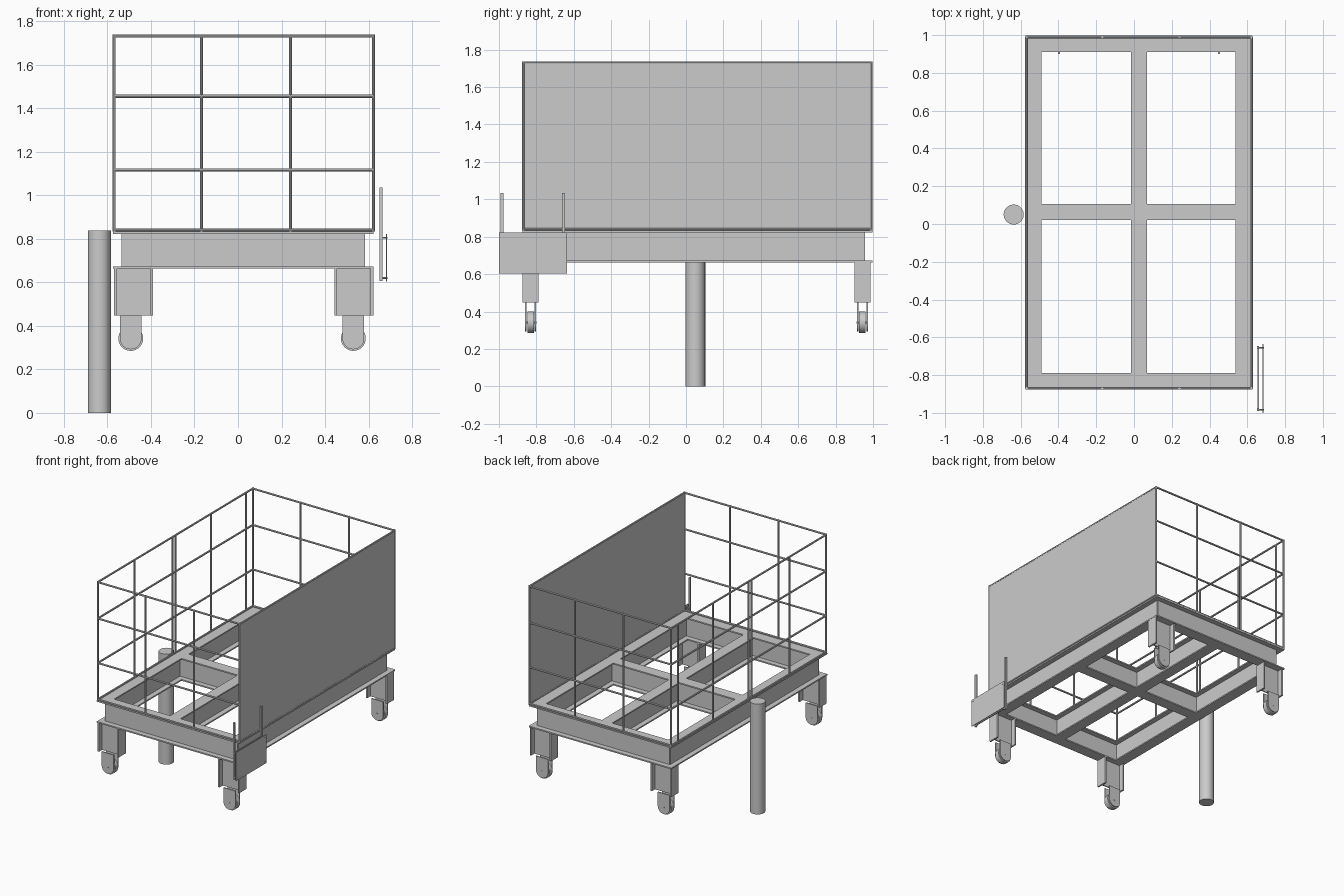
import bpy, bmesh
from math import pi, cos, sin
from mathutils import Vector, Matrix

if "Cube" in bpy.data.objects:
    bpy.data.objects.remove(bpy.data.objects["Cube"])


def finish(name, bm, smooth=False):
    me = bpy.data.meshes.new(name)
    bmesh.ops.recalc_face_normals(bm, faces=bm.faces)
    bm.to_mesh(me)
    bm.free()
    ob = bpy.data.objects.new(name, me)
    bpy.context.collection.objects.link(ob)
    if smooth:
        bpy.context.view_layer.objects.active = ob
        ob.select_set(True)
        bpy.ops.object.shade_smooth_by_angle()
        ob.select_set(False)
    return ob


def add_box(bm, x0, x1, y0, y1, z0, z1):
    m = Matrix.Translation(((x0 + x1) / 2, (y0 + y1) / 2, (z0 + z1) / 2))
    m = m @ Matrix.Diagonal((x1 - x0, y1 - y0, z1 - z0, 1))
    bmesh.ops.create_cube(bm, size=1, matrix=m)


def add_rod(bm, a, b, r, n=8):
    a, b = Vector(a), Vector(b)
    d = b - a
    m = Matrix.Translation((a + b) / 2) @ d.to_track_quat('Z', 'Y').to_matrix().to_4x4()
    bmesh.ops.create_cone(bm, cap_ends=True, segments=n, radius1=r, radius2=r,
                          depth=d.length, matrix=m)


# Chassis of I-beams: flanges HW either side of a thin central web
HW, FT, WT = 0.043, 0.01, 0.004
Z0, Z1 = 0.663, 0.833
XL, XM, XR = -0.532, 0.026, 0.58
YF, YM, YB = -0.831, 0.063, 0.954


def beam_y(name, x, y0, y1, wy0, wy1):
    bm = bmesh.new()
    for z in (Z0, Z1 - FT):
        add_box(bm, x - HW, x + HW, y0, y1, z, z + FT)
    add_box(bm, x - WT, x + WT, wy0, wy1, Z0 + FT, Z1 - FT)
    finish(name, bm)


def beam_x(name, y, x0, x1, wx0, wx1):
    bm = bmesh.new()
    for z in (Z0, Z1 - FT):
        add_box(bm, x0, x1, y - HW, y + HW, z, z + FT)
    add_box(bm, wx0, wx1, y - WT, y + WT, Z0 + FT, Z1 - FT)
    finish(name, bm)


beam_y("left_beam", XL, YF - HW, YB + HW, YF, YB)
beam_y("right_beam", XR, YF - HW, YB + HW, YF, YB)
beam_y("centre_beam", XM, YF + HW, YB - HW, YF, YB)
beam_x("front_beam", YF, XL + HW, XR - HW, XL, XR)
beam_x("back_beam", YB, XL + HW, XR - HW, XL, XR)
beam_x("left_cross_beam", YM, XL + HW, XM - HW, XL, XM)
beam_x("right_cross_beam", YM, XM + HW, XR - HW, XM, XR)

# Legs and casters at the four corners
LEG_Z, WHEEL_Z = 0.447, 0.342
for sx, leg_x, wheel_x in (("left", -0.48, -0.493), ("right", 0.533, 0.53)):
    for sy, y in (("front", YF), ("back", YB - 0.011)):
        bm = bmesh.new()
        x0, x1 = leg_x - 0.089, leg_x + 0.089
        add_box(bm, x0, x0 + 0.012, y - HW, y + HW, LEG_Z, Z0)
        add_box(bm, x1 - 0.012, x1, y - HW, y + HW, LEG_Z, Z0)
        add_box(bm, x0 + 0.012, x1 - 0.012, y - WT, y + WT, LEG_Z, Z0)
        finish(f"{sy}_{sx}_leg", bm)

        # fork plates with rounded lower ends
        bm = bmesh.new()
        r = 0.05
        profile = [(r, LEG_Z), (-r, LEG_Z)]
        profile += [(-r * cos(pi * i / 14), WHEEL_Z - r * sin(pi * i / 14)) for i in range(15)]
        for py in (y - 0.029, y + 0.021):
            f = bm.faces.new([bm.verts.new((wheel_x + px, py, pz)) for px, pz in profile])
            ext = bmesh.ops.extrude_face_region(bm, geom=[f])
            bmesh.ops.translate(bm, vec=(0, 0.008, 0),
                                verts=[v for v in ext["geom"] if isinstance(v, bmesh.types.BMVert)])
        add_rod(bm, (wheel_x, y - 0.031, WHEEL_Z), (wheel_x, y + 0.031, WHEEL_Z), 0.006, 12)
        finish(f"{sy}_{sx}_caster_fork", bm, True)

        bm = bmesh.new()
        add_rod(bm, (wheel_x, y - 0.017, WHEEL_Z), (wheel_x, y + 0.017, WHEEL_Z), 0.057, 32)
        finish(f"{sy}_{sx}_caster_wheel", bm, True)

# Open rail fences on the front, back and left
R = 0.007
FX0, FX1, FY0, FY1 = -0.569, 0.623, -0.87, 0.99
FZ0, FZ1 = 0.84, 1.731
LEVELS = (FZ0, 1.117, 1.455, FZ1)
for name, y in (("front_fence", FY0), ("back_fence", FY1)):
    bm = bmesh.new()
    for z in LEVELS:
        add_rod(bm, (FX0, y, z), (FX1, y, z), R)
    for x in (FX0, -0.168, 0.241, FX1):
        add_rod(bm, (x, y, FZ0 - R), (x, y, FZ1 + R), R)
    finish(name, bm, True)

bm = bmesh.new()
for z in LEVELS:
    add_rod(bm, (FX0, FY0, z), (FX0, FY1, z), R)
for y in (-0.43, 0.025, 0.06, 0.49, 0.91):
    add_rod(bm, (FX0, y, FZ0), (FX0, y, FZ1), R)
finish("left_fence", bm, True)

# Solid panel on the right with its edge rails
bm = bmesh.new()
add_box(bm, FX1 - 0.004, FX1 + 0.004, FY0, FY1, FZ0, FZ1)
finish("right_panel", bm)
bm = bmesh.new()
for z in (FZ0, FZ1):
    add_rod(bm, (FX1, FY0, z), (FX1, FY1, z), R)
finish("right_panel_rails", bm, True)

# Free-standing round post on the left
bm = bmesh.new()
add_rod(bm, (-0.637, 0.05, 0), (-0.637, 0.05, 0.838), 0.053, 40)
finish("round_post", bm, True)

# Sign plate with two uprights, back bars and bolts
bm = bmesh.new()
add_box(bm, 0.681, 0.685, -1.0, -0.636, 0.604, 0.822)
finish("side_plate", bm)
bm = bmesh.new()
for y in (-0.983, -0.654):
    add_box(bm, 0.65, 0.663, y - 0.008, y + 0.008, 0.605, 1.035)
    for z in (0.62, 0.805):
        add_rod(bm, (0.65, y, z), (0.688, y, z), 0.004)
finish("side_plate_uprights", bm)
bm = bmesh.new()
for z in (0.62, 0.805):
    add_box(bm, 0.653, 0.661, -0.975, -0.662, z - 0.006, z + 0.006)
finish("side_plate_bars", bm)
